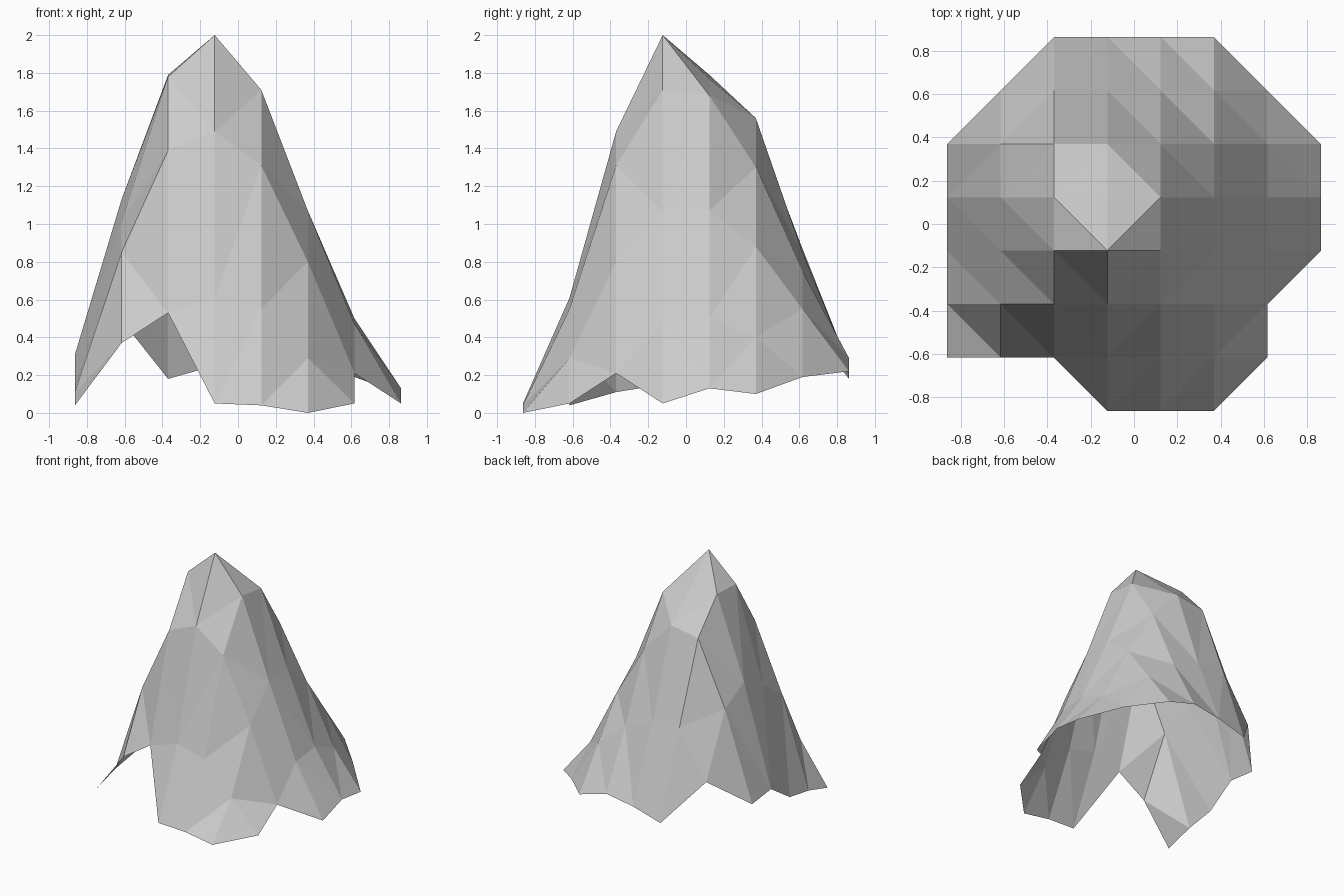
import bpy
import bmesh

cube = bpy.data.objects.get("Cube")
if cube:
    bpy.data.objects.remove(cube, do_unlink=True)

# Rock colour
stone = bpy.data.materials.new("stone_grey")
stone.use_nodes = True
colour = (0.6, 0.6, 0.6, 1.0)
stone.diffuse_color = colour
for node in stone.node_tree.nodes:
    if node.type == "BSDF_PRINCIPLED":
        node.inputs["Base Color"].default_value = colour
        node.inputs["Roughness"].default_value = 0.9

# Peak heights in hundredths, front row to back row: (first column, heights)
STEP = 0.2466
ROWS = [
    (3, [5, 4, 0]),
    (0, [4, 37, 53, 61, 55, 29, 5]),
    (0, [11, 85, 139, 149, 131, 80, 21]),
    (0, [15, 101, 178, 200, 171, 107, 47, 5]),
    (0, [31, 113, 179, 177, 168, 107, 50, 13]),
    (0, [28, 100, 152, 156, 130, 88, 40, 10]),
    (1, [49, 87, 85, 75, 55, 19]),
    (2, [18, 25, 29, 22]),
]
# Summit cells whose crease runs against the shorter diagonal
FLIPPED = {(2, 3), (3, 3)}


def add_cell(bm, grid, col, row):
    """Fill one grid cell with two triangles, or one at a cut corner."""
    ring = [(col, row), (col + 1, row), (col + 1, row + 1), (col, row + 1)]
    verts = [grid[key] for key in ring if key in grid]
    if len(verts) == 3:
        bm.faces.new(verts)
    elif len(verts) == 4:
        a, b, c, d = verts
        rising = (a.co - c.co).length < (b.co - d.co).length
        if (col, row) in FLIPPED:
            rising = not rising
        if rising:
            bm.faces.new((a, b, c))
            bm.faces.new((a, c, d))
        else:
            bm.faces.new((a, b, d))
            bm.faces.new((b, c, d))


# Mountain shell, an open faceted sheet
bm = bmesh.new()
grid = {}
middle = (len(ROWS) - 1) / 2
for row, (first, heights) in enumerate(ROWS):
    for col, height in enumerate(heights, first):
        place = ((col - middle) * STEP, (row - middle) * STEP, height / 100)
        grid[col, row] = bm.verts.new(place)

for row in range(len(ROWS) - 1):
    for col in range(len(ROWS) - 1):
        add_cell(bm, grid, col, row)

mesh = bpy.data.meshes.new("mountain_peak")
bm.to_mesh(mesh)
bm.free()
mesh.materials.append(stone)
peak = bpy.data.objects.new("mountain_peak", mesh)
bpy.context.collection.objects.link(peak)
